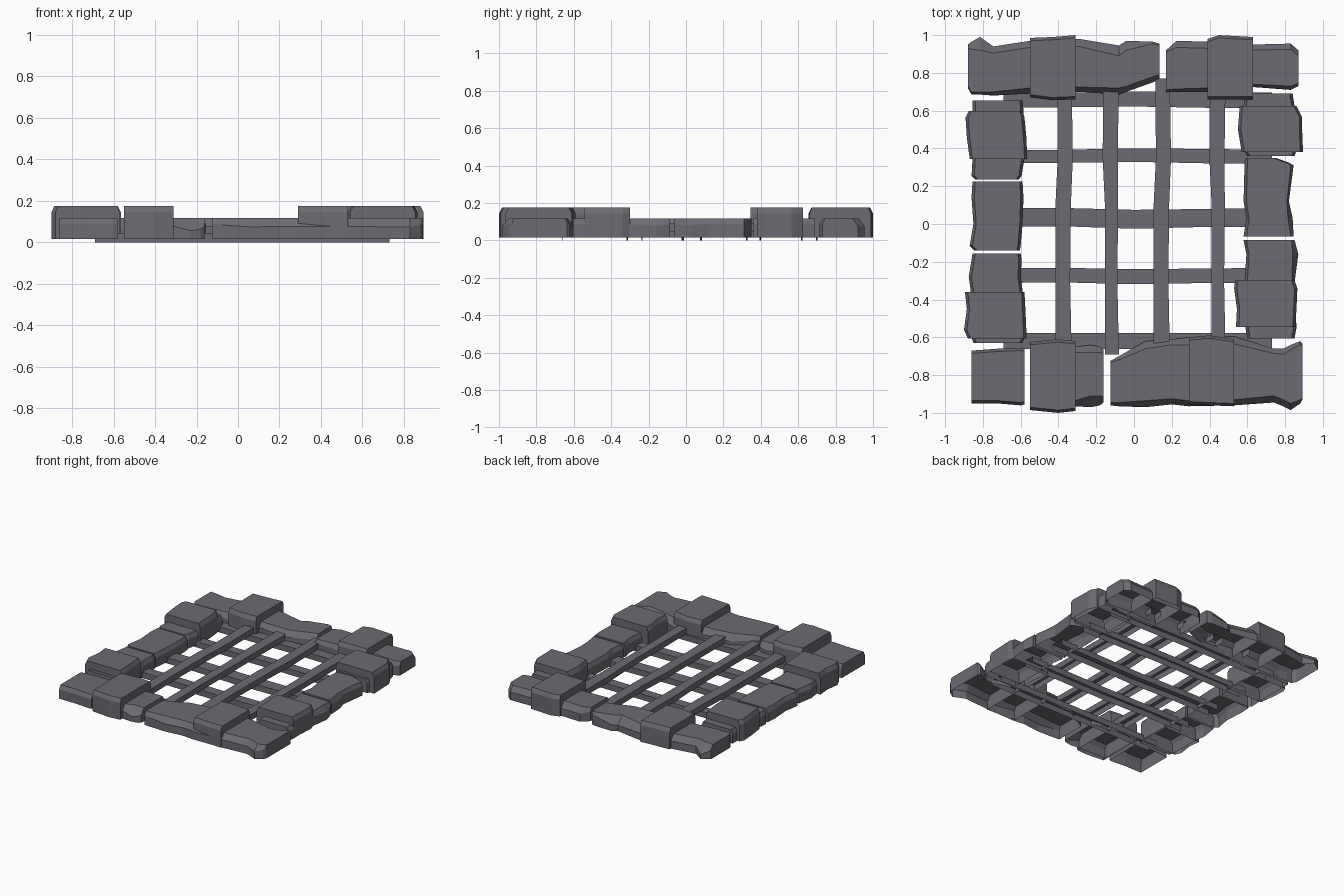
import bpy

# one dark grey stone colour
grey = bpy.data.materials.new("dark_grey_stone")
grey.diffuse_color = (0.147, 0.147, 0.168, 1)

BASE, LOW, CAP = 0.015, 0.118, 0.175


def loft(name, axis, rings):
    """Skin open-bottomed rings of (t, across, z) along x or y."""
    verts, faces, n = [], [], len(rings[0][1])
    for t, section in rings:
        for s, z in section:
            verts.append((t, s, z) if axis == 'x' else (s, t, z))
    for i in range(len(rings) - 1):
        for j in range(n - 1):
            a, b = i * n + j, (i + 1) * n + j
            f = (a, b, b + 1, a + 1)
            faces.append(f if axis == 'x' else f[::-1])
    if n > 4:  # closed ends for stones
        last = (len(rings) - 1) * n
        ends = [tuple(range(n)), tuple(range(last + n - 1, last - 1, -1))]
        faces += ends if axis == 'x' else [e[::-1] for e in ends]
    me = bpy.data.meshes.new(name)
    me.from_pydata(verts, [], faces)
    me.materials.append(grey)
    ob = bpy.data.objects.new(name, me)
    bpy.context.collection.objects.link(ob)


def stone(name, axis, top, rows):
    """Hollow chamfered stone; rows are (t, low side, high side, low bevel, high bevel)."""
    rings = []
    for row in rows:
        t, lo, hi = row[:3]
        bl, bh = row[3:] if len(row) > 3 else (0.015, 0.015)
        zl, zh = [max(BASE + 0.03, top - 0.02 - 0.7 * b) for b in (bl, bh)]
        rings.append((t, [(lo, BASE), (lo, zl), (lo + bl, top),
                          (hi - bh, top), (hi, zh), (hi, BASE)]))
    loft(name, axis, rings)


def bar(name, axis, z0, z1, rows):
    """Hollow bowed grate bar, open below and at the ends."""
    loft(name, axis, [(t, [(lo, z0), (lo, z1), (hi, z1), (hi, z0)]) for t, lo, hi in rows])


# back row
stone("back_left_stone", 'x', LOW, [
    (-0.88, 0.72, 0.95, 0.01, 0.02), (-0.86, 0.685, 0.965, 0.015, 0.04),
    (-0.815, 0.685, 0.99, 0.015, 0.07), (-0.745, 0.68, 0.94, 0.02, 0.035),
    (-0.55, 0.69, 0.97, 0.03, 0.035), (-0.29, 0.70, 0.98, 0.025, 0.04),
    (-0.08, 0.685, 0.945, 0.035, 0.055), (-0.04, 0.70, 0.97, 0.03, 0.05),
    (0.10, 0.75, 0.965, 0.03, 0.01), (0.135, 0.765, 0.955, 0.025, 0.01)])
stone("back_right_stone", 'x', LOW, [
    (0.17, 0.70, 0.92, 0.01, 0.01), (0.225, 0.70, 0.97, 0.015, 0.035),
    (0.39, 0.70, 0.965, 0.02, 0.035), (0.63, 0.725, 0.95, 0.015, 0.03),
    (0.83, 0.71, 0.955, 0.02, 0.03), (0.87, 0.73, 0.92, 0.015, 0.03)])
stone("back_left_cap", 'x', CAP, [
    (-0.55, 0.67, 0.985), (-0.43, 0.655, 0.99), (-0.31, 0.66, 1.0)])
stone("back_right_cap", 'x', CAP, [
    (0.39, 0.66, 0.98), (0.45, 0.66, 1.0), (0.63, 0.66, 0.99)])

# front row
stone("front_corner_stone", 'x', LOW, [
    (-0.86, -0.95, -0.67), (-0.72, -0.95, -0.66), (-0.60, -0.96, -0.655),
    (-0.58, -0.955, -0.66)])
stone("front_left_stone", 'x', LOW, [
    (-0.54, -0.96, -0.66), (-0.31, -0.965, -0.65, 0.03, 0.03),
    (-0.23, -0.97, -0.64, 0.06, 0.04), (-0.18, -0.96, -0.65, 0.05, 0.03),
    (-0.162, -0.945, -0.665, 0.03, 0.02)])
stone("front_right_stone", 'x', LOW, [
    (-0.125, -0.96, -0.725, 0.015, 0.01), (-0.08, -0.965, -0.70, 0.02, 0.02),
    (0.06, -0.97, -0.62, 0.035, 0.04), (0.20, -0.955, -0.61, 0.03, 0.03),
    (0.29, -0.965, -0.60, 0.03, 0.04), (0.53, -0.96, -0.595, 0.03, 0.04),
    (0.74, -0.945, -0.66, 0.035, 0.025), (0.79, -0.965, -0.66, 0.035, 0.03),
    (0.83, -0.985, -0.64, 0.035, 0.025), (0.88, -0.95, -0.62, 0.02, 0.02),
    (0.892, -0.93, -0.635, 0.01, 0.01)])
stone("front_left_cap", 'x', CAP, [
    (-0.55, -0.985, -0.625), (-0.40, -1.0, -0.61), (-0.31, -0.99, -0.62)])
stone("front_right_cap", 'x', CAP, [
    (0.29, -0.955, -0.60), (0.40, -0.96, -0.59), (0.53, -0.965, -0.61)])

# left side
stone("left_back_stone", 'y', LOW, [
    (0.235, -0.84, -0.61), (0.255, -0.86, -0.595), (0.345, -0.855, -0.58),
    (0.60, -0.855, -0.585), (0.655, -0.855, -0.59)])
stone("left_back_cap", 'y', CAP, [
    (0.345, -0.87, -0.565), (0.46, -0.885, -0.57), (0.565, -0.892, -0.58),
    (0.597, -0.875, -0.59)])
stone("left_middle_stone", 'y', LOW, [
    (-0.14, -0.845, -0.605), (-0.115, -0.87, -0.60), (0.0, -0.85, -0.59),
    (0.14, -0.86, -0.585), (0.225, -0.855, -0.59)])
stone("left_front_stone", 'y', LOW, [
    (-0.63, -0.85, -0.59), (-0.60, -0.86, -0.58), (-0.35, -0.865, -0.59),
    (-0.28, -0.875, -0.60), (-0.19, -0.86, -0.595), (-0.155, -0.855, -0.60)])
stone("left_front_cap", 'y', CAP, [
    (-0.605, -0.88, -0.57), (-0.56, -0.90, -0.57), (-0.45, -0.885, -0.575),
    (-0.36, -0.895, -0.58)])

# right side
stone("right_back_stone", 'y', LOW, [
    (0.36, 0.60, 0.85), (0.39, 0.58, 0.86), (0.62, 0.58, 0.85), (0.69, 0.585, 0.84)])
stone("right_back_cap", 'y', CAP, [
    (0.38, 0.57, 0.895), (0.50, 0.55, 0.89), (0.565, 0.555, 0.89), (0.625, 0.56, 0.86)])
stone("right_middle_stone", 'y', LOW, [
    (-0.065, 0.58, 0.845), (0.03, 0.595, 0.84, 0.015, 0.025), (0.12, 0.58, 0.82, 0.015, 0.01),
    (0.31, 0.585, 0.845), (0.325, 0.585, 0.82), (0.35, 0.59, 0.75)])
stone("right_front_stone", 'y', LOW, [
    (-0.605, 0.60, 0.85), (-0.55, 0.59, 0.86), (-0.31, 0.585, 0.85, 0.015, 0.015),
    (-0.16, 0.595, 0.87, 0.015, 0.03), (-0.085, 0.58, 0.85)])
stone("right_front_cap", 'y', CAP, [
    (-0.545, 0.54, 0.855), (-0.45, 0.545, 0.86), (-0.34, 0.53, 0.865), (-0.30, 0.535, 0.85)])

# lower bars, left to right: centre y, half width, bow in the middle
for i, (c, w, bow) in enumerate([(0.655, 0.04, 0.007), (0.357, 0.036, 0.008),
                                 (0.035, 0.05, -0.01), (-0.272, 0.04, -0.007),
                                 (-0.62, 0.042, 0.0)]):
    bar(f"lower_bar_{i + 1}", 'x', 0.0, 0.045, [
        (-0.69, c - w, c + w), (-0.38, c - w + 0.003, c + w),
        (0.0, c - w + bow, c + w + bow), (0.4, c - w, c + w + bow / 2),
        (0.73, c - w, c + w)])

# upper bars, front to back: centre x, half width
for i, c in enumerate([-0.37, -0.12, 0.15, 0.445]):
    w, s = 0.04, (-1) ** i * 0.006
    bar(f"upper_bar_{i + 1}", 'y', 0.045, 0.09, [
        (-0.69, c - w - s, c + w), (-0.3, c - w - s, c + w - 0.008),
        (0.1, c - w - s, c + w - 0.004), (0.35, c - w + s, c + w + s),
        (0.77, c - w + s / 2, c + w)])
